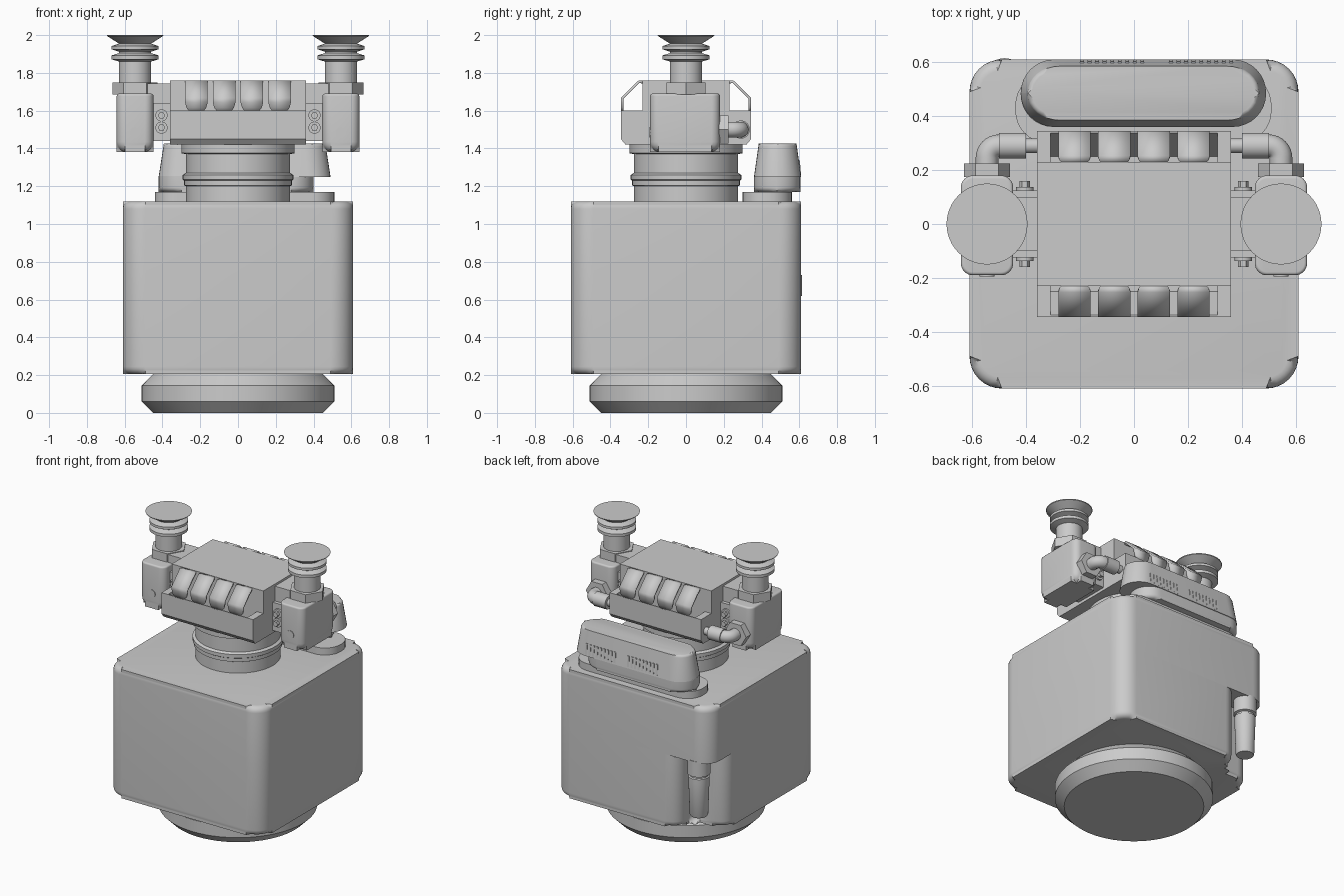
import bpy
import bmesh
from math import sin, cos, pi
from mathutils import Vector

cube = bpy.data.objects.get("Cube")
if cube:
    bpy.data.objects.remove(cube)

grey = bpy.data.materials.new("plain_grey")
grey.use_nodes = True
grey.diffuse_color = (0.6, 0.6, 0.6, 1)
grey.node_tree.nodes["Principled BSDF"].inputs["Base Color"].default_value = (0.6, 0.6, 0.6, 1)

# Maps a flat (a, b) point and a distance t along an axis to 3D
AXES = {"x": lambda a, b, t: Vector((t, a, b)),
        "y": lambda a, b, t: Vector((a, t, b)),
        "z": lambda a, b, t: Vector((a, b, t))}


def finish(name, bm):
    bmesh.ops.remove_doubles(bm, verts=bm.verts, dist=0.0002)
    bmesh.ops.recalc_face_normals(bm, faces=bm.faces)
    mesh = bpy.data.meshes.new(name)
    bm.to_mesh(mesh)
    bm.free()
    mesh.materials.append(grey)
    ob = bpy.data.objects.new(name, mesh)
    bpy.context.collection.objects.link(ob)
    return ob


def fillet(corners, steps=8):
    """Round right-angled corners given as (a, b, radius)."""
    out = []
    n = len(corners)
    for i, (x, y, r) in enumerate(corners):
        p = Vector((x, y))
        if r == 0:
            out.append(p)
            continue
        a = (Vector(corners[i - 1][:2]) - p).normalized()
        b = (Vector(corners[(i + 1) % n][:2]) - p).normalized()
        c = p + (a + b) * r
        for k in range(steps + 1):
            t = k / steps * pi / 2
            out.append(c - r * (b * cos(t) + a * sin(t)))
    return out


def rect(x0, x1, y0, y1, r=0):
    return fillet([(x0, y0, r), (x1, y0, r), (x1, y1, r), (x0, y1, r)])


def prism(name, outline, t0, t1, axis="z", low=0, high=0, taper=None):
    """Extrude an outline, optionally narrowing the far end and rounding both rims."""
    bm = bmesh.new()
    put = AXES[axis]
    mid_a = (min(p[0] for p in outline) + max(p[0] for p in outline)) / 2
    mid_b = (min(p[1] for p in outline) + max(p[1] for p in outline)) / 2
    sa, sb = taper or (1, 1)
    bottom = [bm.verts.new(put(p[0], p[1], t0)) for p in outline]
    top = [bm.verts.new(put(mid_a + (p[0] - mid_a) * sa, mid_b + (p[1] - mid_b) * sb, t1))
           for p in outline]
    caps = [bm.faces.new(bottom[::-1]), bm.faces.new(top)]
    n = len(outline)
    for i in range(n):
        j = (i + 1) % n
        bm.faces.new((bottom[i], bottom[j], top[j], top[i]))
    rims = [list(c.edges) for c in caps]
    for edges, size in zip(rims, (low, high)):
        if size:
            bmesh.ops.bevel(bm, geom=edges, offset=size, segments=5,
                            profile=0.5, affect="EDGES")
    return finish(name, bm)


def box(name, x0, x1, y0, y1, z0, z1):
    return prism(name, rect(min(x0, x1), max(x0, x1), y0, y1), z0, z1)


def lathe(name, profile, origin=(0, 0, 0), axis="z", sides=48):
    """Turn (radius, distance) points about an axis."""
    bm = bmesh.new()
    put = AXES[axis]
    o = Vector(origin)
    rings = [[bm.verts.new(o + put(r * cos(2 * pi * k / sides), r * sin(2 * pi * k / sides), t))
              for k in range(sides)] for r, t in profile]
    for lower, upper in zip(rings, rings[1:]):
        for k in range(sides):
            m = (k + 1) % sides
            bm.faces.new((lower[k], lower[m], upper[m], upper[k]))
    bm.faces.new(rings[0][::-1])
    bm.faces.new(rings[-1])
    return finish(name, bm)


def rod(name, origin, r, t0, t1, axis, sides=24):
    return lathe(name, [(r, t0), (r, t1)], origin, axis, sides)


# Foot and body, with a recess at one back corner
lathe("round_foot", [(.45, 0), (.51, .06), (.51, .145), (.45, .205), (.45, .23)], sides=64)
H = .61
prism("body_upper", rect(-H, H, -H, H, .12), .72, 1.12, high=.04)
prism("body_lower", fillet([(-H, -H, .12), (H, -H, .12), (H, H, .12), (-.36, H, .1),
                            (-.36, .43, .05), (-H, .43, .1)]), .205, .72, low=.04)
lathe("recess_pipe", [(.055, .32), (.06, .33), (.068, .57), (.068, .6), (.06, .605), (.06, .615),
                      (.075, .62), (.075, .73)], (-.48, .54, 0), sides=32)

# Neck
lathe("neck", [(.275, 1.1), (.275, 1.2), (.285, 1.205), (.285, 1.23), (.293, 1.235),
               (.293, 1.26), (.275, 1.27), (.275, 1.37), (.3, 1.375), (.3, 1.43)], sides=64)

# Block: middle with sloped pockets, solid ends and a narrower top
half = [(.32, 1.42), (.345, 1.45), (.345, 1.6), (.338, 1.6), (.25, 1.45), (.23, 1.45), (.23, 1.76)]
prism("block_middle", half + [(-y, z) for y, z in reversed(half)], -.31, .31, "x")
end = half[:3]
for s in (1, -1):
    prism("block_end", end + [(-y, z) for y, z in reversed(end)], s * .31, s * .36, "x")
    box("block_shoulder", s * .31, s * .36, -.23, .23, 1.59, 1.76)

# Thin bent covers along front and back of the block: (distance out, height, half width)
COVER = [(.22, 1.752, .04), (.235, 1.752, .055), (.25, 1.752, .06), (.338, 1.665, .06),
         (.338, 1.645, .06), (.338, 1.615, .052), (.338, 1.602, .042), (.338, 1.596, .028)]
for s in (1, -1):
    for i in range(4):
        x = (i - 1.5) * .147
        bm = bmesh.new()
        rows = [[bm.verts.new((x + e * w, s * y, z)) for e in (-1, 1)] for y, z, w in COVER]
        for a, b in zip(rows, rows[1:]):
            bm.faces.new((a[0], a[1], b[1], b[0]))
        cover = finish("block_cover", bm)
        solid = cover.modifiers.new("thickness", "SOLIDIFY")
        solid.thickness = .014
        solid.offset = 0

# Side assemblies
STACK = [(.085, 1.74), (.085, 1.86), (.125, 1.872), (.125, 1.892), (.085, 1.905), (.085, 1.912),
         (.125, 1.925), (.125, 1.942), (.085, 1.955), (.148, 1.995), (.15, 2.0)]
for s in (1, -1):
    cx = s * .545
    box("arm_lower", s * .35, s * .46, -.125, .125, 1.44, 1.64)
    box("arm_upper", s * .35, s * .48, -.1, .1, 1.63, 1.745)
    for z in (1.51, 1.575):
        for f in (1, -1):
            rod("bolt_washer", (s * .405, 0, z), .032, f * .12, f * .137, "y")
            rod("bolt_head", (s * .405, 0, z), .019, f * .13, f * .16, "y", 6)
    prism("canister", rect(cx - .097, cx + .097, -.19, .18, .045), 1.38, 1.69, low=.055, high=.012)
    rod("canister_cap", (cx, 0, 1.485), .028, -.194, -.18, "y")
    rod("stack_nut", (cx, 0, 0), .12, 1.685, 1.75, "z", 6)
    lathe("stack", STACK, (cx, 0, 0))
    # Rear elbow pipe and its fittings
    rod("elbow_nut", (cx, 0, 1.5), .085, .175, .225, "y", 6)
    rod("elbow_sleeve", (0, .29, 1.5), .048, s * .4, s * .5, "x")
    rod("elbow_tail", (0, .29, 1.5), .027, s * .34, s * .41, "x")
    path = fillet([(cx, .2, 0), (cx, .29, .045), (s * .45, .29, 0)])
    curve = bpy.data.curves.new("elbow_pipe", "CURVE")
    curve.dimensions = "3D"
    curve.bevel_depth = .042
    curve.bevel_resolution = 5
    line = curve.splines.new("POLY")
    line.points.add(len(path) - 1)
    for point, p in zip(line.points, path):
        point.co = (p.x, p.y, 1.5, 1)
    curve.materials.append(grey)
    bpy.context.collection.objects.link(bpy.data.objects.new("elbow_pipe", curve))

# Rear pod on its plate, with two slatted vents
prism("pod_plate", rect(-.44, .51, .3, .56, .12), 1.11, 1.17)
prism("pod_lower", rect(-.42, .4, .36, .605, .12), 1.17, 1.255, low=.025)
prism("pod_upper", rect(-.42, .49, .36, .61, .124), 1.25, 1.425, high=.015, taper=(.94, .8))
for x0 in (-.2, .13):
    for i in range(9):
        x = x0 + i * .028
        prism("vent_slat", [(.57, 1.26), (.609, 1.26), (.603, 1.335), (.57, 1.335)],
              x, x + .014, "x")

# Smooth the curved surfaces, keep the corners crisp
bpy.ops.object.select_all(action="DESELECT")
for ob in bpy.context.scene.objects:
    if ob.type == "MESH" and ob.data.materials and ob.data.materials[0] == grey:
        ob.select_set(True)
        bpy.context.view_layer.objects.active = ob
bpy.ops.object.shade_smooth_by_angle(angle=pi / 6)
